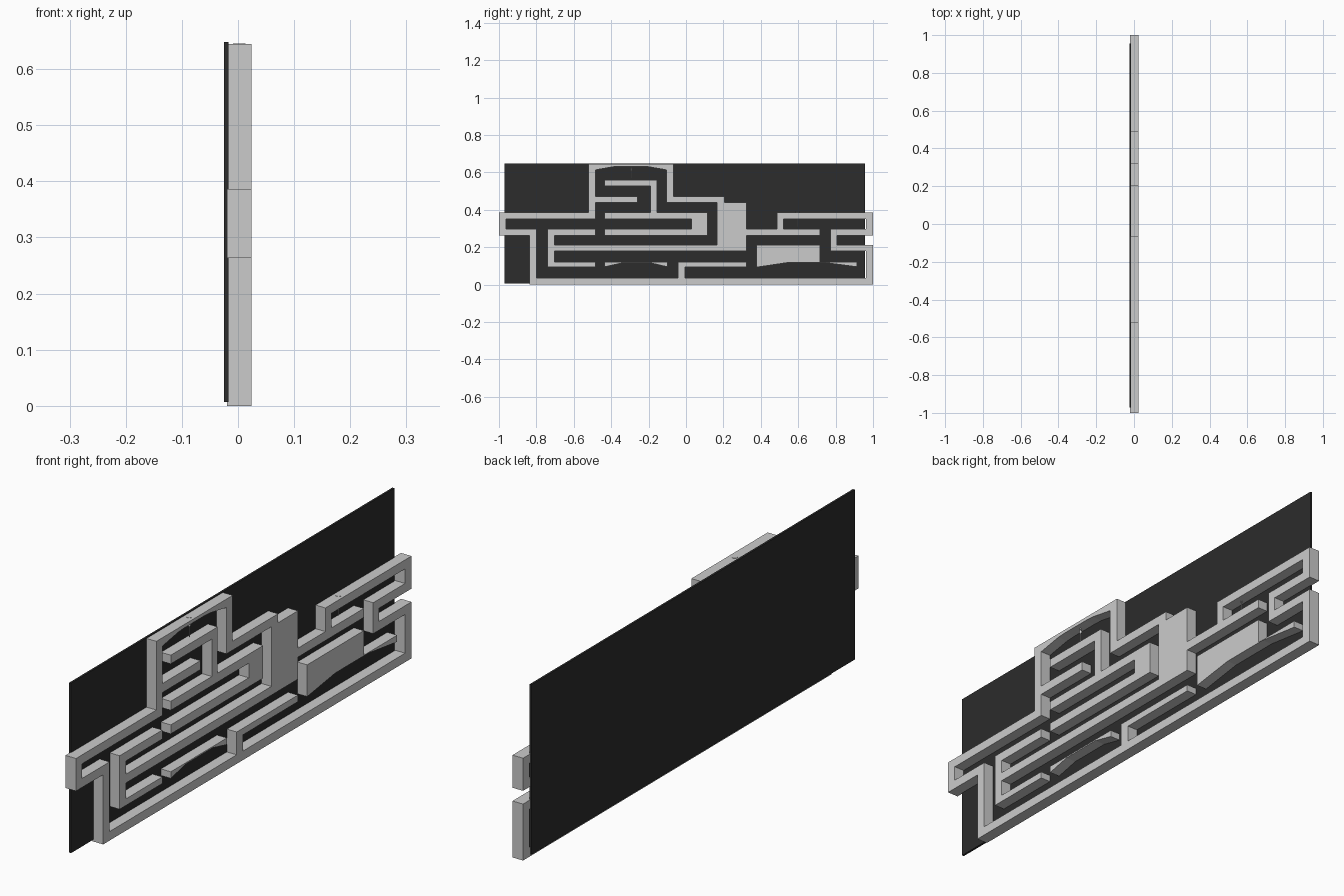
import bpy, bmesh
from mathutils import Vector

if "Cube" in bpy.data.objects:
    bpy.data.objects.remove(bpy.data.objects["Cube"])

X0, X1 = -0.02, 0.024   # wall depth range


def finish(name, bm):
    bmesh.ops.recalc_face_normals(bm, faces=bm.faces[:])
    me = bpy.data.meshes.new(name)
    bm.to_mesh(me)
    bm.free()
    ob = bpy.data.objects.new(name, me)
    bpy.context.collection.objects.link(ob)
    return ob


def extrude_all(bm, depth):
    r = bmesh.ops.extrude_face_region(bm, geom=bm.faces[:])
    vs = [g for g in r["geom"] if isinstance(g, bmesh.types.BMVert)]
    bmesh.ops.translate(bm, verts=vs, vec=Vector((depth, 0, 0)))


def walls(name, rects):
    """Union of (y0, y1, z0, z1) rectangles, extruded into one clean solid."""
    ys = sorted({v for r in rects for v in r[:2]})
    zs = sorted({v for r in rects for v in r[2:]})
    bm = bmesh.new()
    grid = {}

    def vert(i, j):
        if (i, j) not in grid:
            grid[i, j] = bm.verts.new((X0, ys[i], zs[j]))
        return grid[i, j]

    for i in range(len(ys) - 1):
        for j in range(len(zs) - 1):
            y, z = (ys[i] + ys[i + 1]) / 2, (zs[j] + zs[j + 1]) / 2
            if any(a < y < b and c < z < d for a, b, c, d in rects):
                bm.faces.new([vert(i, j), vert(i + 1, j), vert(i + 1, j + 1), vert(i, j + 1)])
    extrude_all(bm, X1 - X0)
    return finish(name, bm)


def profile(name, pts):
    bm = bmesh.new()
    bm.faces.new([bm.verts.new((X0, y, z)) for y, z in pts])
    extrude_all(bm, X1 - X0)
    return finish(name, bm)


def rod(name, y, z0, z1, r):
    bpy.ops.mesh.primitive_cylinder_add(vertices=16, radius=r, depth=z1 - z0,
                                        location=(0.002, y, (z0 + z1) / 2))
    bpy.context.object.name = name


# wall levels (bottom, top) of the rows
FLOOR, ROW1, ROW2 = (0, .034), (.095, .12), (.18, .213)
ROW3, ROW4, ROW5 = (.263, .297), (.352, .386), (.438, .472)
ROW6, TOP = (.527, .56), .645

# outer frame along the left, bottom and right
walls("lower_outer_wall", [
    (-.838, 1, *FLOOR), (-.838, -.80, 0, .297), (-1, -.80, *ROW3), (-1, -.963, .263, .386),
    (-1, -.485, *ROW4), (-.521, -.485, .352, TOP), (-.103, -.066, .438, TOP),
    (-.485, -.258, *ROW5),
    (.962, 1, 0, .213), (.772, 1, *ROW2), (.772, .807, .18, .297),
    (.772, 1, *ROW3), (.962, 1, .263, .386), (.487, 1, *ROW4),
    (.487, .522, .263, .386), (.323, .716, *ROW3),
    (-.103, .205, *ROW5), (.165, .323, .213, .438), (-.74, .323, *ROW2),
    (-.74, -.703, .095, .297), (-.74, -.485, *ROW3), (-.74, -.485, *ROW1),
    (-.042, -.005, .034, .12), (-.042, .323, *ROW1)])

# free-standing inner walls
walls("upper_inner_wall", [
    (-.435, -.155, *ROW6), (-.19, -.155, .352, .56), (-.435, .116, *ROW4),
    (.03, .116, .263, .386), (-.155, .116, *ROW3)])
walls("short_inner_wall", [(-.435, -.155, *ROW3)])

# pieces with arched undersides
profile("chamber_ceiling", [(-.485, TOP), (-.103, TOP), (-.103, .613), (-.2, .63),
                            (-.24, .632), (-.35, .632), (-.39, .63), (-.485, .613)])
profile("left_arch", [(-.435, .12), (-.1, .12), (-.1, .095), (-.185, .115),
                      (-.345, .115), (-.435, .095)])
profile("right_arch_block", [(.378, .213), (.716, .213), (.716, .12), (.915, .12),
                             (.915, .095), (.74, .118), (.545, .118), (.378, .093)])

# ceiling fittings with thin hanging pins
for tag, y, top in (("left", -.293, TOP), ("right", .597, .386)):
    rod(tag + "_fitting", y, top - .012, top + .001, .011)
    rod(tag + "_pin", y, top - .075, top - .01, .002)
    rod(tag + "_pin_collar", y, top - .034, top - .024, .005)

# dark back panel
bpy.ops.mesh.primitive_cube_add(size=1, location=(-.021, -.0075, .3275))
panel = bpy.context.object
panel.name = "back_panel"
panel.scale = (.008, 1.927, .641)
mat = bpy.data.materials.new("dark_panel")
mat.diffuse_color = (.025, .025, .025, 1)
mat.use_nodes = True
mat.node_tree.nodes["Principled BSDF"].inputs["Base Color"].default_value = mat.diffuse_color
panel.data.materials.append(mat)
